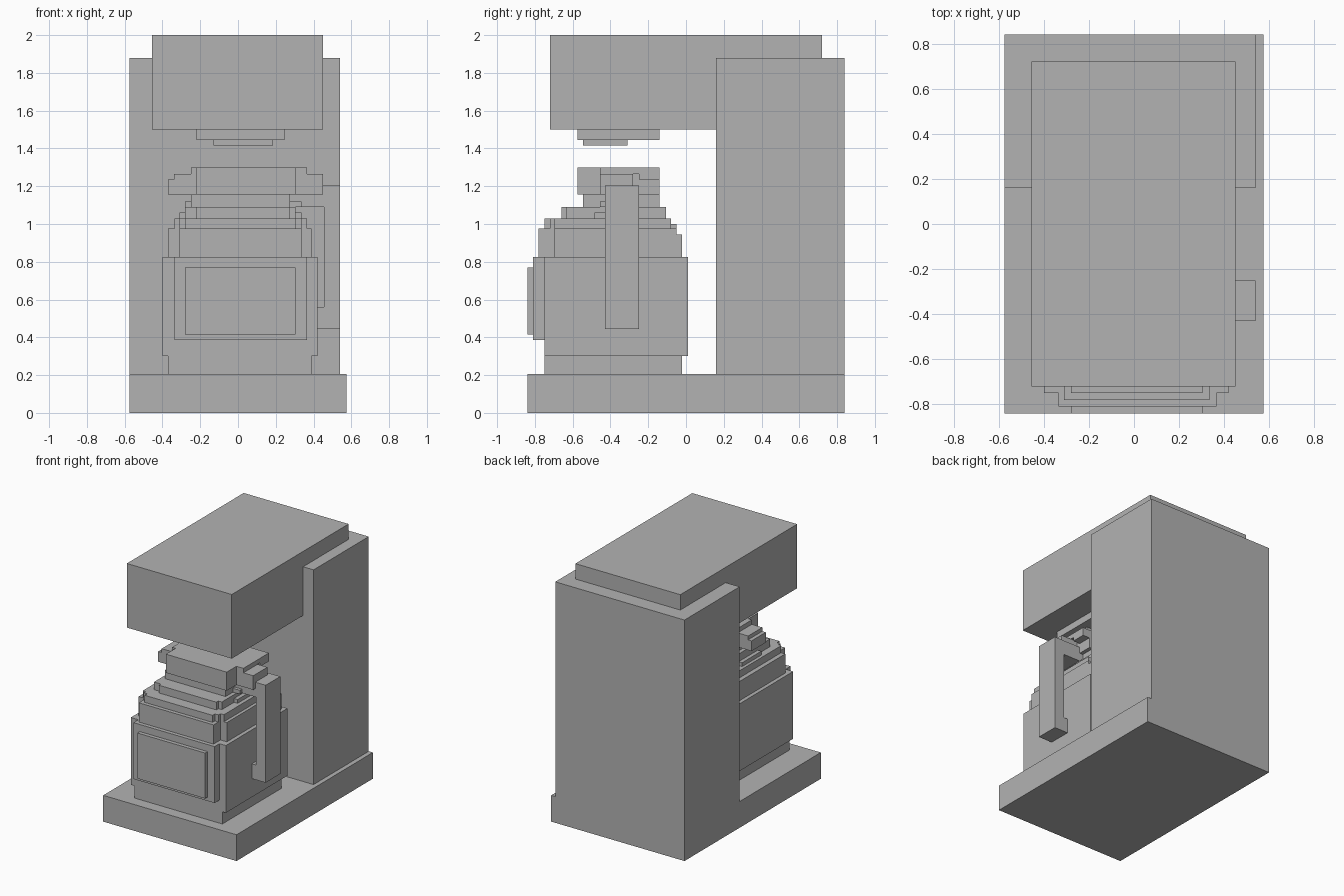
import bpy, bmesh

cube = bpy.data.objects.get("Cube")
if cube:
    bpy.data.objects.remove(cube, do_unlink=True)

GREY = (0.45, 0.45, 0.45, 1.0)
mat = bpy.data.materials.new("plain grey")
mat.use_nodes = True
mat.diffuse_color = GREY
mat.node_tree.nodes["Principled BSDF"].inputs["Base Color"].default_value = GREY


def block(name, x, y, z):
    """Flat-faced box spanning the given (low, high) ranges."""
    bm = bmesh.new()
    bmesh.ops.create_cube(bm, size=1.0)
    for v in bm.verts:
        v.co = [r[0] if c < 0 else r[1] for r, c in zip((x, y, z), v.co)]
    mesh = bpy.data.meshes.new(name)
    bm.to_mesh(mesh)
    bm.free()
    mesh.materials.append(mat)
    obj = bpy.data.objects.new(name, mesh)
    bpy.context.collection.objects.link(obj)
    return obj


# Machine housing
block("base", (-.575, .575), (-.84, .84), (0, .205))
block("rear_column", (-.575, .54), (.16, .84), (.205, 1.88))
block("brew_head", (-.455, .45), (-.72, .72), (1.5, 2))
block("filter_outlet", (-.22, .245), (-.575, -.14), (1.445, 1.5))
block("outlet_tip", (-.13, .185), (-.545, -.31), (1.415, 1.445))

# Carafe body
block("carafe_foot", (-.37, .39), (-.75, -.02), (.205, .3))
block("carafe_body", (-.4, .42), (-.75, .01), (.3, .825))
block("carafe_front", (-.335, .365), (-.81, -.75), (.385, .825))
block("front_panel", (-.28, .305), (-.84, -.81), (.415, .77))

# Stepped shoulders, each with a narrower front step
block("lower_shoulder", (-.37, .39), (-.695, -.02), (.825, .945))
block("lower_shoulder_top", (-.37, .39), (-.695, -.05), (.945, .975))
block("lower_shoulder_front", (-.31, .335), (-.78, -.695), (.825, .975))
block("middle_shoulder", (-.335, .365), (-.695, -.08), (.975, 1.03))
block("middle_shoulder_front", (-.31, .335), (-.72, -.695), (.975, 1.03))
block("middle_shoulder_lip", (-.28, .305), (-.75, -.72), (.975, 1.03))
block("middle_shoulder_back", (-.28, .305), (-.08, -.05), (.975, 1))
block("upper_shoulder", (-.28, .305), (-.635, -.105), (1.03, 1.09))
block("upper_shoulder_front", (-.22, .275), (-.66, -.635), (1.03, 1.09))
block("shoulder_sides", (-.31, .335), (-.485, -.25), (1.03, 1.06))

# Neck and lid
block("neck", (-.25, .275), (-.545, -.14), (1.09, 1.155))
block("neck_sides", (-.28, .335), (-.455, -.25), (1.09, 1.12))
block("lid", (-.22, .305), (-.575, -.14), (1.155, 1.3))
block("lid_back", (-.25, .365), (-.25, -.14), (1.235, 1.3))
block("lid_middle", (-.25, .365), (-.455, -.25), (1.265, 1.3))

# Side lugs
block("right_lug", (-.37, -.22), (-.455, -.28), (1.155, 1.235))
block("right_lug_top", (-.34, -.22), (-.455, -.28), (1.235, 1.265))
block("left_lug", (.305, .45), (-.455, -.28), (1.155, 1.235))
block("left_lug_top", (.305, .45), (-.455, -.28), (1.235, 1.265))

# Handle
block("handle_grip", (.455, .54), (-.43, -.25), (.445, 1.205))
block("handle_upper_arm", (.275, .455), (-.43, -.25), (1.09, 1.205))
block("handle_lower_arm", (.42, .455), (-.43, -.25), (.445, .56))
